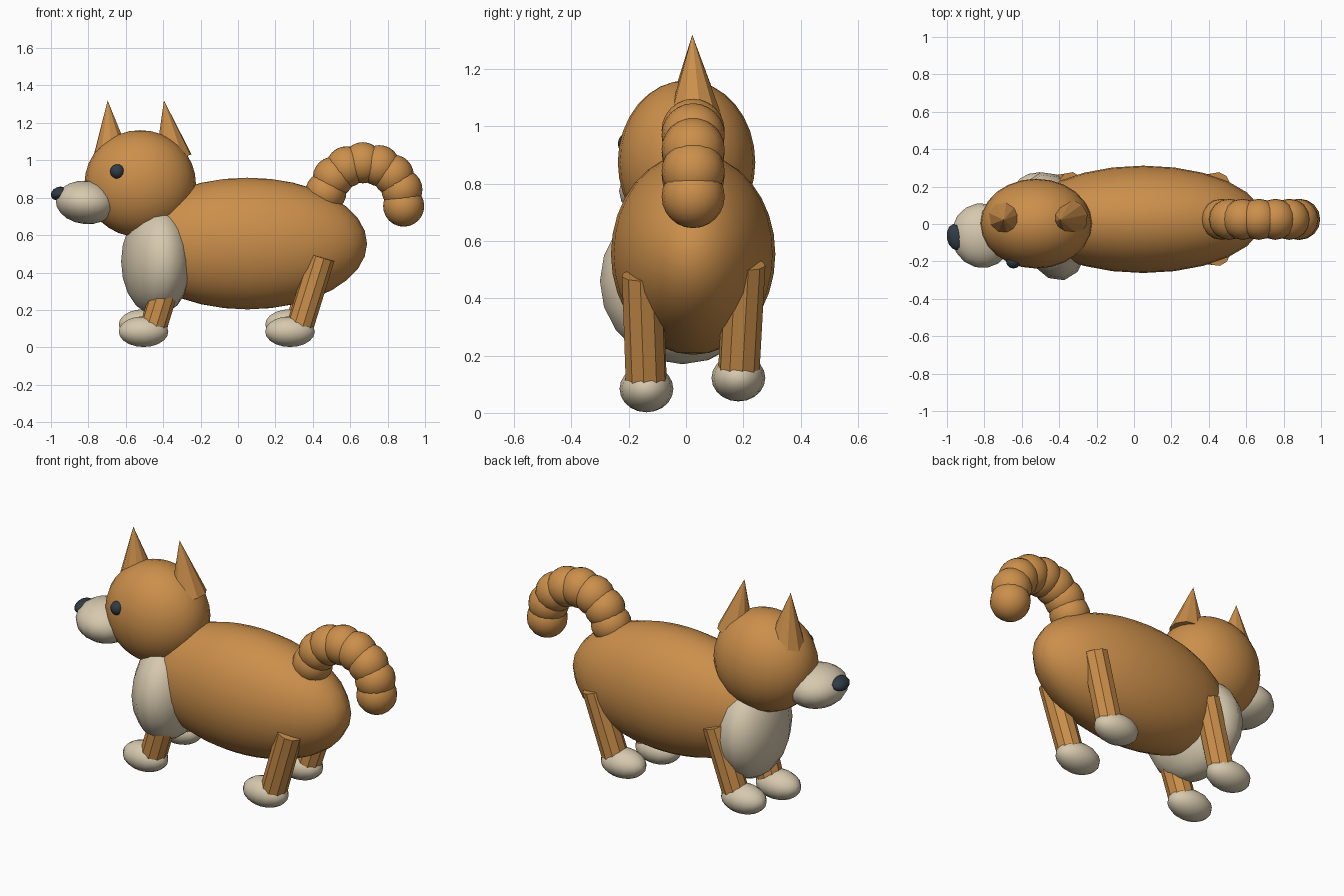
import bpy, math
from mathutils import Vector

if "Cube" in bpy.data.objects:
    bpy.data.objects.remove(bpy.data.objects["Cube"])


def material(name, rgb):
    m = bpy.data.materials.new(name)
    m.diffuse_color = (*rgb, 1)
    m.use_nodes = True
    m.node_tree.nodes["Principled BSDF"].inputs["Base Color"].default_value = m.diffuse_color
    return m


TAN = material("tan_fur", (0.60, 0.275, 0.07))
CREAM = material("cream_fur", (0.67, 0.58, 0.42))
DARK = material("dark_slate", (0.03, 0.045, 0.06))


def ellipsoid(name, center, radii, mat, segs=16, rings=10, rot=(0, 0, 0)):
    bpy.ops.mesh.primitive_uv_sphere_add(segments=segs, ring_count=rings, radius=1,
                                         location=center,
                                         rotation=[math.radians(a) for a in rot])
    ob = bpy.context.object
    ob.name = name
    ob.scale = radii
    ob.data.materials.append(mat)
    bpy.ops.object.shade_smooth()
    return ob


def tapered(name, start, end, r1, r2, mat, sides=10):
    # straight faceted limb or cone running from start to end
    a, b = Vector(start), Vector(end)
    bpy.ops.mesh.primitive_cone_add(vertices=sides, radius1=r1, radius2=r2,
                                    depth=(b - a).length, location=(a + b) / 2)
    ob = bpy.context.object
    ob.name = name
    ob.rotation_euler = (b - a).to_track_quat('Z', 'Y').to_euler()
    ob.data.materials.append(mat)
    return ob


# Torso and chest bib
ellipsoid("body", (0.05, 0.025, 0.555), (0.64, 0.287, 0.352), TAN, 24, 16)
ellipsoid("chest", (-0.435, -0.012, 0.46), (0.185, 0.295, 0.29), CREAM, 14, 10, (0, 0, 12))

# Head, turned slightly to one side
ellipsoid("head", (-0.523, 0.002, 0.875), (0.298, 0.24, 0.286), TAN, 24, 16)
ellipsoid("muzzle", (-0.812, -0.062, 0.775), (0.165, 0.174, 0.116), CREAM, 16, 10, (0, 5, 9))
ellipsoid("nose", (-0.957, -0.07, 0.823), (0.046, 0.07, 0.034), DARK, 12, 8, (0, -25, 9))
ellipsoid("eye", (-0.645, -0.2, 0.94), (0.039, 0.038, 0.039), DARK, 12, 8)

# Ears
tapered("front_ear", (-0.675, 0.03, 1.005), (-0.697, 0.022, 1.32), 0.108, 0, TAN)
tapered("rear_ear", (-0.345, 0.032, 1.015), (-0.396, 0.022, 1.32), 0.1, 0, TAN)

# Legs and paws: (side name, y at paw, y at top, height offset)
for side, y_low, y_top, dz in (("right", -0.138, -0.152, 0.0), ("left", 0.183, 0.205, 0.038)):
    for end, x in (("front", -0.505), ("rear", 0.278)):
        tapered(f"{end}_{side}_leg", (x + 0.045, y_low, 0.085 + dz),
                (x + 0.168, y_top, 0.482 + dz), 0.073, 0.073, TAN)
        ellipsoid(f"{end}_{side}_paw", (x, y_low, 0.084 + dz),
                  (0.136, 0.094, 0.082), CREAM, 14, 10)

# Curled tail made of overlapping balls along an arc
for i in range(8):
    a = math.radians(-6 + 24.5 * i)
    ellipsoid(f"tail_ball_{i + 1}",
              (0.675 + 0.212 * math.cos(a), 0.025, 0.777 + 0.21 * math.sin(a)),
              (0.11, 0.11, 0.11), TAN, 16, 12)
